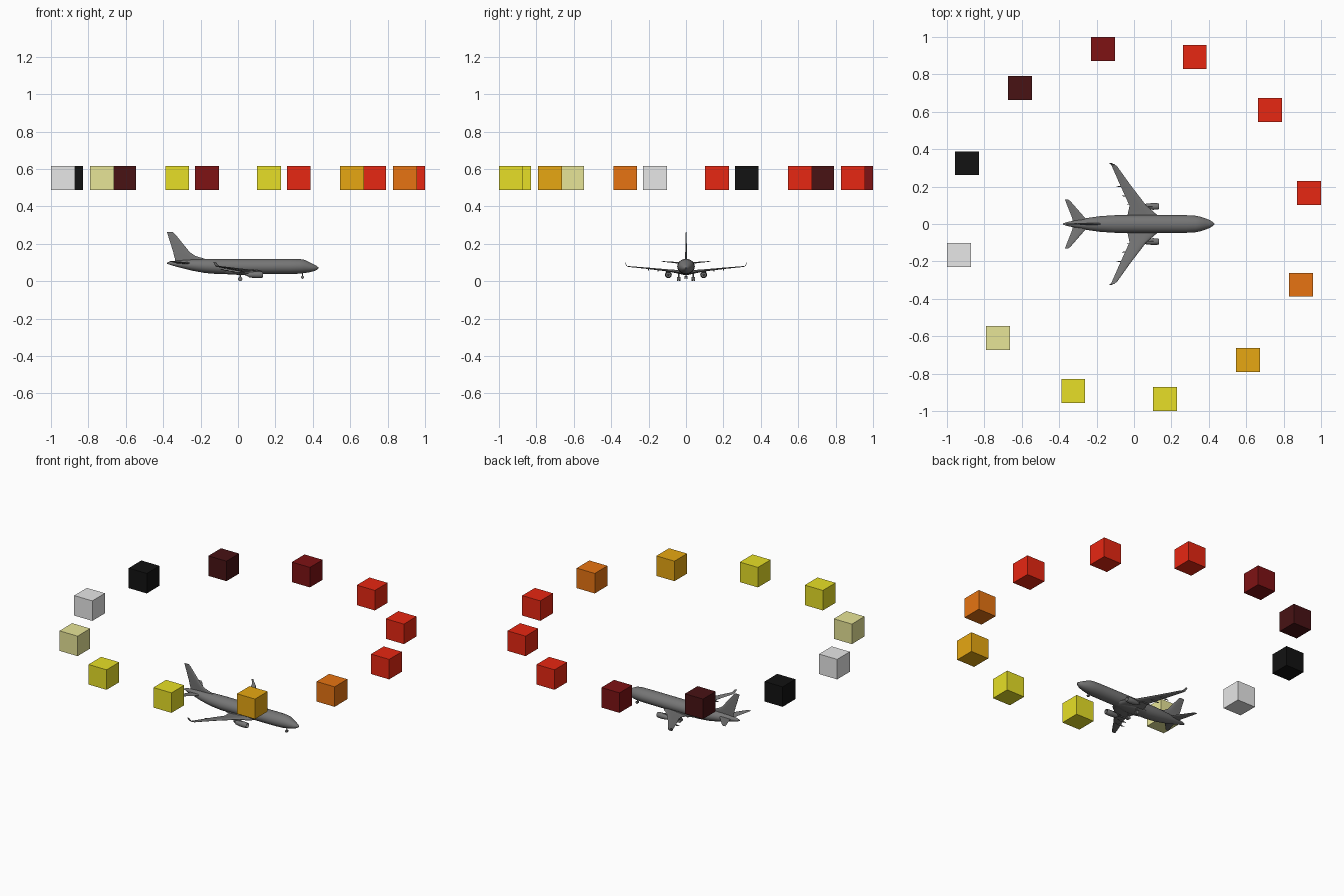
import bpy, bmesh
from math import sin, cos, pi, radians
from mathutils import Vector

if "Cube" in bpy.data.objects:
    bpy.data.objects.remove(bpy.data.objects["Cube"], do_unlink=True)


def material(name, r, g, b):
    m = bpy.data.materials.new(name)
    m.use_nodes = True
    m.diffuse_color = (r, g, b, 1)
    node = next(n for n in m.node_tree.nodes if n.type == "BSDF_PRINCIPLED")
    node.inputs["Base Color"].default_value = (r, g, b, 1)
    return m


red = material("red", 0.8, 0.02, 0.006)
orange = material("orange", 0.8, 0.175, 0.006)
amber = material("amber", 0.8, 0.39, 0.006)
yellow = material("yellow", 0.8, 0.74, 0.02)
pale = material("pale_yellow", 0.8, 0.78, 0.31)
white = material("light_grey", 0.8, 0.8, 0.8)
black = material("black", 0.006, 0.006, 0.006)
maroon = material("maroon", 0.065, 0.006, 0.007)
dark_red = material("dark_red", 0.21, 0.006, 0.007)
grey = material("aircraft_grey", 0.18, 0.18, 0.18)


def finish(name, bm, mat, smooth=True):
    bmesh.ops.recalc_face_normals(bm, faces=bm.faces)
    me = bpy.data.meshes.new(name)
    bm.to_mesh(me)
    bm.free()
    me.materials.append(mat)
    ob = bpy.data.objects.new(name, me)
    bpy.context.collection.objects.link(ob)
    if smooth:
        bpy.ops.object.select_all(action="DESELECT")
        ob.select_set(True)
        bpy.context.view_layer.objects.active = ob
        bpy.ops.object.shade_smooth_by_angle(angle=radians(40))
    return ob


def loft(name, rings, closed=False):
    """Skin a list of rings; cap the ends, or join last to first."""
    bm = bmesh.new()
    loops = [[bm.verts.new(p) for p in ring] for ring in rings]
    n = len(loops[0])
    pairs = list(zip(loops, loops[1:]))
    if closed:
        pairs.append((loops[-1], loops[0]))
    for a, b in pairs:
        for i in range(n):
            j = (i + 1) % n
            bm.faces.new((a[i], a[j], b[j], b[i]))
    if not closed:
        bm.faces.new(loops[0])
        bm.faces.new(loops[-1])
    return finish(name, bm, grey)


def ellipse(x, y, z, ry, rz, n=28):
    return [(x, y + ry * cos(2 * pi * i / n), z + rz * sin(2 * pi * i / n))
            for i in range(n)]


# Thin aerofoil outline: (fraction of chord, fraction of thickness)
FOIL = [(0, 0), (.04, .3), (.15, .48), (.35, .5), (.65, .32), (1, .03),
        (1, -.03), (.65, -.25), (.35, -.4), (.15, -.4), (.04, -.25)]


def foil(front, back, y, z, thick, axis):
    """Aerofoil section whose thickness runs along axis."""
    axis = Vector(axis).normalized()
    return [Vector((front + (back - front) * u, y, z)) + axis * thick * t
            for u, t in FOIL]


def cylinder(name, centre, radius, depth, axis="Y", n=16):
    bm = bmesh.new()
    bmesh.ops.create_cone(bm, cap_ends=True, segments=n, radius1=radius,
                          radius2=radius, depth=depth)
    quat = Vector({"X": (1, 0, 0), "Y": (0, 1, 0), "Z": (0, 0, 1)}[axis]).to_track_quat("Z", "Y")
    bmesh.ops.rotate(bm, verts=bm.verts, matrix=quat.to_matrix())
    bmesh.ops.translate(bm, verts=bm.verts, vec=centre)
    return finish(name, bm, grey)


# Ring of floating colour cubes
colours = [red, red, red, dark_red, maroon, black,
           white, pale, yellow, yellow, amber, orange]
for k, mat in enumerate(colours):
    a = radians(10 + 30 * k)
    bm = bmesh.new()
    bmesh.ops.create_cube(bm, size=0.128)
    bmesh.ops.translate(bm, verts=bm.verts, vec=(0.95 * cos(a), 0.95 * sin(a), 0.551))
    finish(f"colour_cube_{k + 1}", bm, mat, smooth=False)

# Fuselage: x, bottom z, top z, half width
stations = [(-.38, .093, .099, .003), (-.36, .086, .106, .01), (-.31, .072, .111, .02),
            (-.25, .057, .115, .032), (-.18, .044, .118, .042), (-.1, .037, .119, .047),
            (.1, .037, .119, .047), (.28, .038, .119, .047), (.33, .04, .118, .044),
            (.355, .043, .114, .039), (.38, .047, .102, .031), (.405, .053, .09, .021),
            (.42, .06, .082, .012), (.43, .067, .074, .003)]
loft("fuselage", [ellipse(x, 0, (b + t) / 2, w, (t - b) / 2) for x, b, t, w in stations])

# Belly fairing around the wing roots
belly = [(-.12, .003), (-.09, .6), (-.04, .9), (.04, 1), (.1, .85), (.14, .5), (.16, .003)]
loft("belly_fairing", [ellipse(x, 0, .052, .046 * s, .019 * s) for x, s in belly])

# Vertical fin with its dorsal fillet
loft("tail_fin", [foil(f, b, 0, z, t, (0, 1, 0)) for f, b, z, t in
                  [(-.15, -.335, .1, .012), (-.18, -.337, .12, .012), (-.228, -.342, .135, .011),
                   (-.258, -.346, .155, .01), (-.335, -.376, .25, .006),
                   (-.347, -.38, .262, .003)]])

for side, s in (("left", 1), ("right", -1)):
    # Swept wing bending up into a winglet
    up, lean, out = (0, 0, 1), (0, -s, .8), (0, -s, .2)
    wing = [(.15, -.035, 0, .045, .022, up), (.122, -.034, .05, .05, .02, up),
            (.066, -.024, .098, .057, .013, up), (-.02, -.075, .21, .069, .008, up),
            (-.09, -.118, .308, .078, .005, up), (-.1, -.122, .316, .081, .004, lean),
            (-.107, -.125, .32, .087, .003, out), (-.119, -.133, .325, .103, .002, out)]
    loft(f"{side}_wing", [foil(f, b, s * y, z, t, ax) for f, b, y, z, t, ax in wing])

    # Tailplane
    tail = [(-.235, -.328, 0, .094, .012), (-.255, -.328, .025, .096, .01),
            (-.34, -.366, .122, .105, .004), (-.35, -.369, .13, .106, .002)]
    loft(f"{side}_tailplane", [foil(f, b, s * y, z, t, up) for f, b, y, z, t in tail])

    # Engine: hollow cowl, core with exhaust cone, and pylon
    ey, ez = s * .094, .034
    cowl = [(.134, .0145), (.125, .0172), (.1, .018), (.07, .0155), (.056, .0125),
            (.058, .011), (.09, .013), (.13, .013)]
    loft(f"{side}_engine_cowl", [ellipse(x, ey, ez, r, r, 20) for x, r in cowl], closed=True)
    core = [(.122, .001), (.114, .005), (.113, .0132), (.07, .0105), (.048, .0075),
            (.046, .005), (.034, .001)]
    loft(f"{side}_engine_core", [ellipse(x, ey, ez, r, r, 20) for x, r in core])
    loft(f"{side}_engine_pylon", [foil(f, b, ey, z, .006, (0, 1, 0))
                                  for f, b, z in [(.105, .04, .044), (.11, .02, .051), (.07, 0, .058)]])

    # Flap track fairings below the trailing edge
    for number, (x, y, z) in enumerate([(-.022, .105, .05), (-.05, .15, .056), (-.078, .2, .062)]):
        loft(f"{side}_flap_fairing_{number + 1}",
             [ellipse(x + dx, s * y, z, r * .7, r, 10)
              for dx, r in [(.05, .0005), (.03, .004), (.005, .005), (-.018, .0005)]])

    # Main landing gear
    cylinder(f"{side}_main_strut", (.012, s * .039, .03), .003, .04, "Z", 10)
    for name, dy in (("inner", -.0055), ("outer", .0055)):
        cylinder(f"{side}_main_wheel_{name}", (.012, s * (.039 + dy), .0115), .0115, .007)
    cylinder(f"{side}_main_axle", (.012, s * .039, .0115), .002, .012, n=8)

    # Nose wheels
    cylinder(f"{side}_nose_wheel", (.345, s * .0045, .02), .008, .005)

# Nose gear strut and axle
cylinder("nose_strut", (.345, 0, .033), .0025, .028, "Z", 10)
cylinder("nose_axle", (.345, 0, .02), .0015, .008, n=8)
